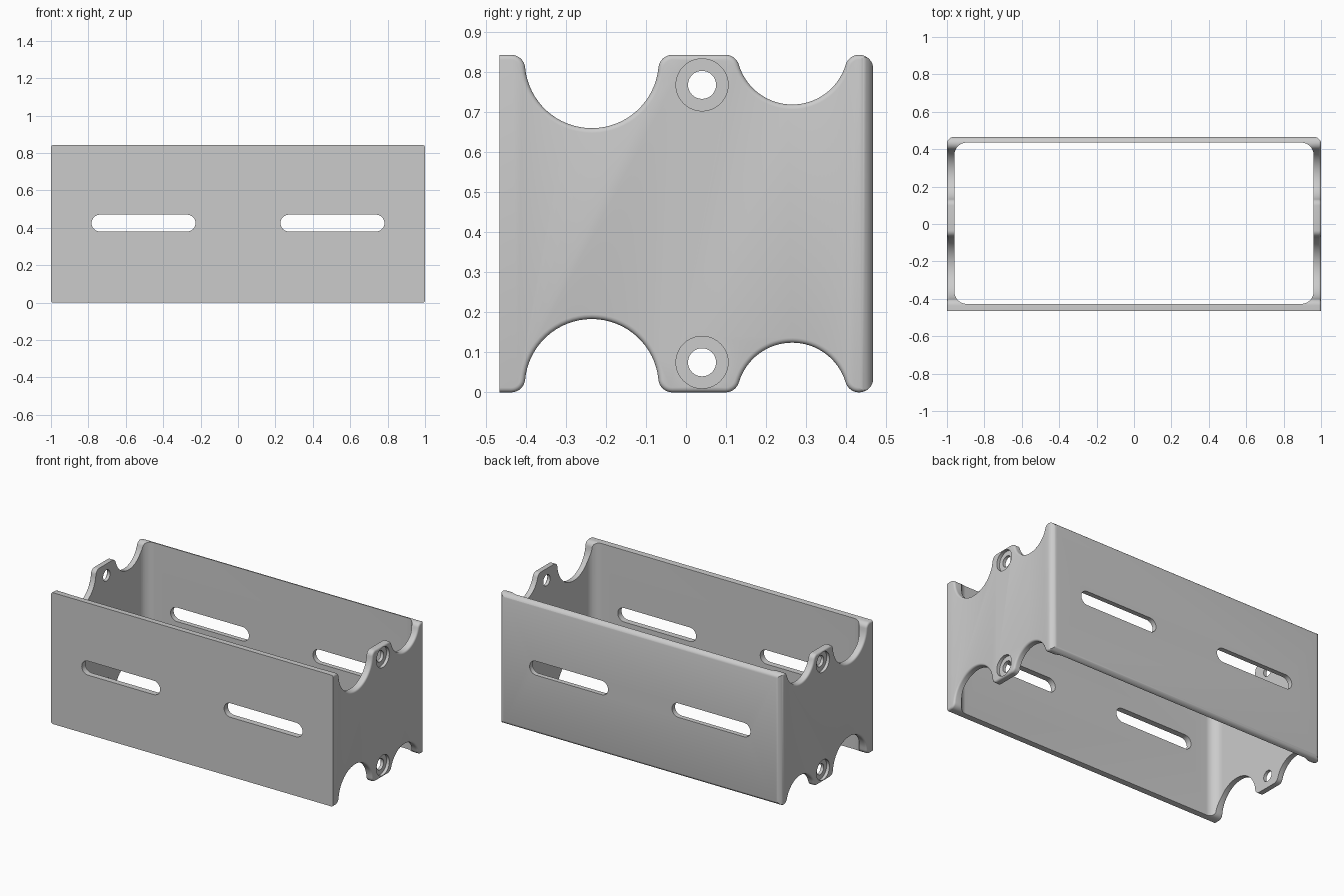
import bpy, bmesh, math
from mathutils import Matrix

cube = bpy.data.objects.get("Cube")
if cube:
    bpy.data.objects.remove(cube, do_unlink=True)

H = 0.842            # bracket height
FRONT, BACK = -0.465, 0.466
FILLET = 0.035       # rounding of the post tops

grey = bpy.data.materials.new("plain grey")
grey.use_nodes = True
colour = (0.6, 0.6, 0.6, 1)
grey.diffuse_color = colour
grey.node_tree.nodes["Principled BSDF"].inputs["Base Color"].default_value = colour


def arc(cx, cy, r, start, end, n):
    return [(cx + r * math.cos(start + (end - start) * i / n),
             cy + r * math.sin(start + (end - start) * i / n)) for i in range(n + 1)]


def prism(name, outline, low, high, axes, edge=0):
    """Extrude a 2D outline; axes maps (u, v, w) to a point. edge rounds the caps."""
    bm = bmesh.new()
    base = bm.faces.new([bm.verts.new(axes(u, v, low)) for u, v in outline])
    far = bm.faces.new([bm.verts.new(axes(u, v, high)) for u, v in reversed(outline)])
    n = len(outline)
    a, b = list(base.verts), list(reversed(far.verts))
    for i in range(n):
        j = (i + 1) % n
        bm.faces.new((a[j], a[i], b[i], b[j]))
    bmesh.ops.recalc_face_normals(bm, faces=bm.faces)
    if edge:
        rim = list(base.edges) + list(far.edges)
        bmesh.ops.bevel(bm, geom=rim, offset=edge, segments=4, profile=0.5, affect='EDGES')
    mesh = bpy.data.meshes.new(name)
    bm.to_mesh(mesh)
    bm.free()
    mesh.materials.append(grey)
    obj = bpy.data.objects.new(name, mesh)
    bpy.context.collection.objects.link(obj)
    return obj


def along_x(u, v, w): return (w, u, v)
def along_y(u, v, w): return (u, w, v)
def along_z(u, v, w): return (u, v, w)


def cut(target, cutter, operation='DIFFERENCE'):
    mod = target.modifiers.new(cutter.name, 'BOOLEAN')
    mod.operation, mod.object, mod.solver = operation, cutter, 'EXACT'
    bpy.context.view_layer.objects.active = target
    bpy.ops.object.modifier_apply(modifier=mod.name)
    bpy.data.objects.remove(cutter, do_unlink=True)


# Rectangular sleeve with rounded back corners and a rounded opening
Q = math.pi / 2
X = 1.001
outer = [(-X, FRONT), (X, FRONT)]
outer += arc(X - 0.04, BACK - 0.04, 0.04, 0, Q, 10)
outer += arc(0.04 - X, BACK - 0.04, 0.04, Q, 2 * Q, 10)
bracket = prism("bracket_sleeve", outer, -0.1, H + 0.1, along_z)

r = 0.065
x, y0, y1 = 0.96 - r, -0.427 + r, 0.435 - r
opening = []
for k, (cx, cy) in enumerate([(x, y1), (-x, y1), (-x, y0), (x, y0)]):
    opening += arc(cx, cy, r, k * Q, (k + 1) * Q, 12)
cut(bracket, prism("sleeve_opening", opening, -0.3, H + 0.3, along_z))

# Side silhouette: two round notches with filleted posts, mirrored top to bottom
top = [(FRONT - 0.1, H)]
for cy, radius, floor in [(-0.235, 0.167, 0.659), (0.265, 0.139, 0.718)]:
    cz = floor + radius
    dz = H - FILLET - cz
    dy = math.sqrt((radius + FILLET) ** 2 - dz ** 2)
    lean = math.atan2(-dz, dy)
    top += arc(cy - dy, H - FILLET, FILLET, Q, lean, 8)
    top += arc(cy, cz, radius, math.pi + lean, 2 * math.pi - lean, 32)[1:-1]
    top += arc(cy + dy, H - FILLET, FILLET, math.pi - lean, Q, 8)
top += arc(BACK + 0.001 - FILLET, H - FILLET, FILLET, Q, 0, 8)[1:]
silhouette = top + [(y, H - z) for y, z in reversed(top)]
cut(bracket, prism("side_silhouette", silhouette, -1, 1, along_x, 0.012), 'INTERSECT')

# Long slots through the front and back walls
for side in (-1, 1):
    slot = arc(side * 0.505 + 0.233, H / 2 + 0.004, 0.045, -Q, Q, 14)
    slot += arc(side * 0.505 - 0.233, H / 2 + 0.004, 0.045, Q, 3 * Q, 14)
    cut(bracket, prism("wall_slot", slot, -0.7, 0.7, along_y))

# Screw holes with a shallow counterbore on the outside of each side wall
for z in (0.075, H - 0.075):
    hole = arc(0.04, z, 0.035, 0, 4 * Q, 32)[:-1]
    cut(bracket, prism("screw_hole", hole, -1.2, 1.2, along_x))
    bore = arc(0.04, z, 0.065, 0, 4 * Q, 40)[:-1]
    for low, high in ((0.98, 1.2), (-1.2, -0.98)):
        cut(bracket, prism("counterbore", bore, low, high, along_x))

bpy.ops.object.select_all(action='DESELECT')
bracket.select_set(True)
bpy.context.view_layer.objects.active = bracket
bpy.ops.object.shade_smooth_by_angle(angle=math.radians(30))
